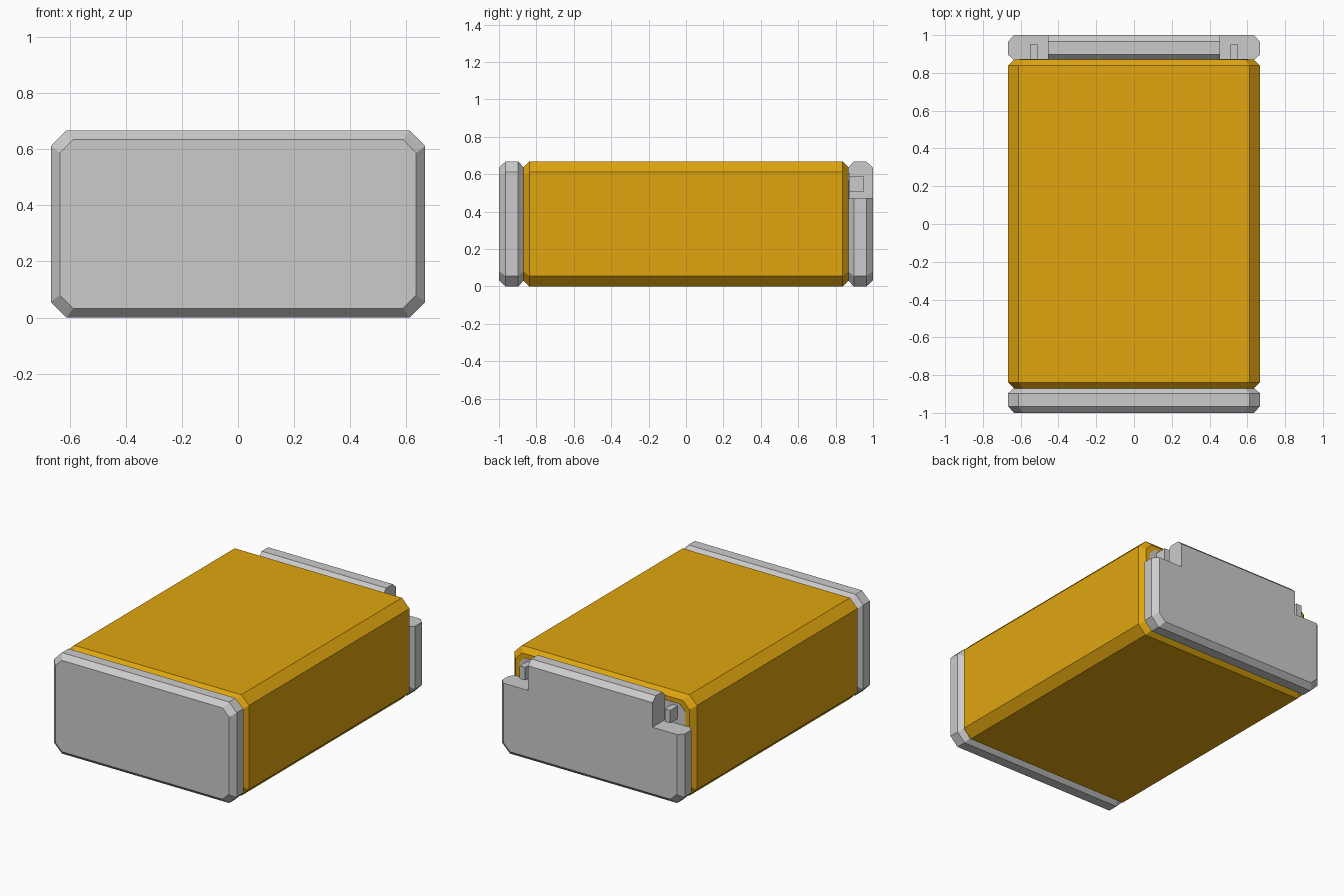
import bpy, bmesh

if "Cube" in bpy.data.objects:
    bpy.data.objects.remove(bpy.data.objects["Cube"])

W, H, D = 0.667, 0.667, 0.032   # half width, height, edge bevel depth


def ring(y, inset):
    """Chamfered rectangle in the xz plane, shrunk by inset."""
    c = 0.056 - 0.26 * inset
    x, lo, hi = W - inset, inset, H - inset
    return [(x, y, lo + c), (x, y, hi - c), (x - c, y, hi), (c - x, y, hi),
            (-x, y, hi - c), (-x, y, lo + c), (c - x, y, lo), (x - c, y, lo)]


def loft(name, stations, mat=None):
    bm = bmesh.new()
    rings = [[bm.verts.new(p) for p in ring(y, i)] for y, i in stations]
    for a, b in zip(rings, rings[1:]):
        for k in range(8):
            n = (k + 1) % 8
            bm.faces.new((a[k], a[n], b[n], b[k]))
    bm.faces.new(rings[0])
    bm.faces.new(rings[-1])
    bmesh.ops.recalc_face_normals(bm, faces=bm.faces)
    return finish(name, bm, mat)


def finish(name, bm, mat=None):
    me = bpy.data.meshes.new(name)
    bm.to_mesh(me)
    bm.free()
    ob = bpy.data.objects.new(name, me)
    bpy.context.collection.objects.link(ob)
    if mat:
        me.materials.append(mat)
    return ob


def box(name, lo, hi):
    bm = bmesh.new()
    bmesh.ops.create_cube(bm, size=1)
    for v in bm.verts:
        v.co = [(lo[i] + hi[i]) / 2 + v.co[i] * (hi[i] - lo[i]) for i in range(3)]
    return finish(name, bm)


yellow = bpy.data.materials.new("yellow_casing")
yellow.diffuse_color = (0.75, 0.38, 0.005, 1)
yellow.use_nodes = True
yellow.node_tree.nodes["Principled BSDF"].inputs["Base Color"].default_value = yellow.diffuse_color

# Main casing, with bevelled ends meeting the caps in V grooves
loft("casing", [(-0.87, D), (-0.838, 0), (0.838, 0), (0.87, D)], yellow)

# Plain front cap
loft("front_cap", [(-1, D), (-0.965, 0), (-0.897, 0), (-0.87, 0.028)])

# Grey end panel, seen through the notches of the back cap
loft("end_panel", [(0.80, 0.06), (0.873, 0.06)])

# Back cap with its two upper corners notched
cap = loft("back_cap", [(0.87, 0.028), (0.897, 0), (0.965, 0), (1, D)])
for side, s in (("right", 1), ("left", -1)):
    xs = sorted((s * 0.455, s * 0.8))
    cutter = box(side + "_notch_cutter", (xs[0], 0.8, 0.472), (xs[1], 1.1, 0.8))
    cutter.hide_render = True
    cutter.hide_set(True)
    mod = cap.modifiers.new(side + "_notch", 'BOOLEAN')
    mod.operation = 'DIFFERENCE'
    mod.solver = 'EXACT'
    mod.object = cutter

    # Terminal standing in the notch
    xs = sorted((s * 0.51, s * 0.55))
    box(side + "_terminal", (xs[0], 0.86, 0.505), (xs[1], 0.95, 0.59))
